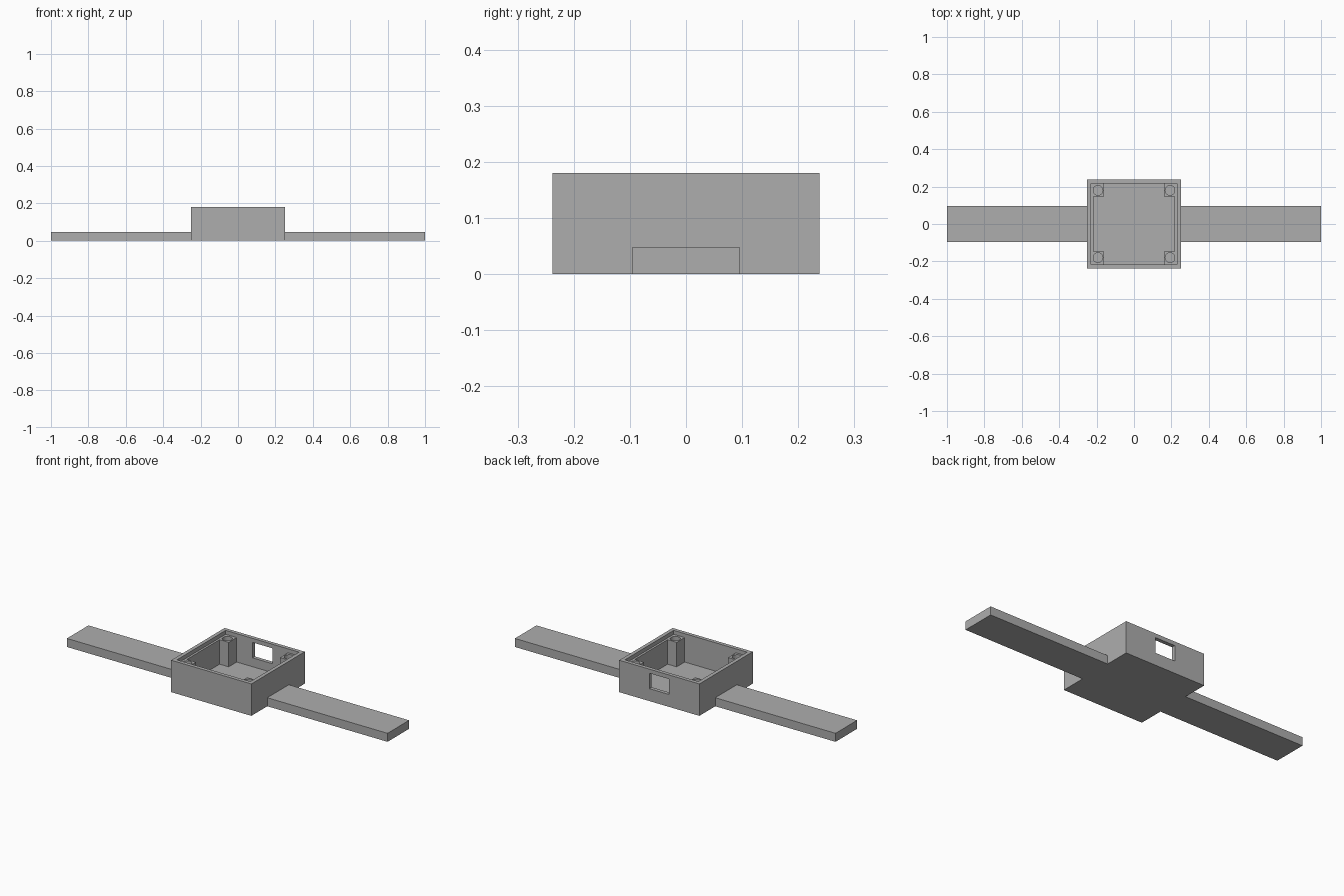
import bpy
import bmesh
from mathutils import Matrix, Vector

cube = bpy.data.objects.get("Cube")
if cube:
    bpy.data.objects.remove(cube, do_unlink=True)

# One plain grey for everything
GREY = (0.42, 0.42, 0.42, 1)
grey = bpy.data.materials.new("plain grey")
grey.use_nodes = True
grey.diffuse_color = GREY
grey.node_tree.nodes["Principled BSDF"].inputs["Base Color"].default_value = GREY


def finish(name, bm):
    mesh = bpy.data.meshes.new(name)
    bm.to_mesh(mesh)
    bm.free()
    mesh.materials.append(grey)
    obj = bpy.data.objects.new(name, mesh)
    bpy.context.collection.objects.link(obj)
    return obj


def block(name, low, high):
    """Box between two opposite corners."""
    low, high = Vector(low), Vector(high)
    bm = bmesh.new()
    bmesh.ops.create_cube(bm, size=1)
    bmesh.ops.scale(bm, vec=high - low, verts=bm.verts)
    bmesh.ops.translate(bm, vec=(low + high) / 2, verts=bm.verts)
    return finish(name, bm)


def rod(name, x, y, z0, z1, radius):
    """Upright cylinder."""
    bm = bmesh.new()
    bmesh.ops.create_cone(bm, cap_ends=True, segments=32, radius1=radius,
                          radius2=radius, depth=z1 - z0,
                          matrix=Matrix.Translation((x, y, (z0 + z1) / 2)))
    return finish(name, bm)


def cut(obj, cutter):
    """Subtract the cutter, then discard it."""
    cutter.hide_render = True
    mod = obj.modifiers.new("cut", 'BOOLEAN')
    mod.operation = 'DIFFERENCE'
    mod.solver = 'EXACT'
    mod.object = cutter
    bpy.context.view_layer.objects.active = obj
    bpy.ops.object.modifier_apply(modifier=mod.name)
    bpy.data.objects.remove(cutter, do_unlink=True)


W, D, H = 0.25, 0.238, 0.18      # half width, half depth, height of the case
INNER = 0.217                    # half size of the square cavity
LEDGE = 0.158                    # height of side ledges and post tops
FLOOR = 0.02

# Open case with a shallow recess for a lid and a window in the back wall
case = block("case", (-W, -D, 0), (W, D, H))
cut(case, block("cavity", (-INNER, -INNER, FLOOR), (INNER, INNER, H + 0.1)))
cut(case, block("lid_recess", (-0.229, -INNER, LEDGE), (0.229, INNER, H + 0.1)))
cut(case, block("window", (-0.062, 0.15, 0.07), (0.062, 0.3, 0.157)))

# Corner screw posts with blind holes
for x_side, x_name in ((-1, "right"), (1, "left")):
    for y_side, y_name in ((-1, "front"), (1, "back")):
        xs = sorted((x_side * 0.16, x_side * 0.229))
        ys = sorted((y_side * 0.146, y_side * INNER))
        post = block(f"{y_name}_{x_name}_post", (xs[0], ys[0], FLOOR), (xs[1], ys[1], LEDGE))
        cut(post, rod("hole", x_side * 0.193, y_side * 0.18, 0.04, H, 0.026))

    # Flat strap on each side
    xs = sorted((x_side * W, x_side))
    block(f"{x_name}_strap", (xs[0], -0.096, 0), (xs[1], 0.096, 0.048))
